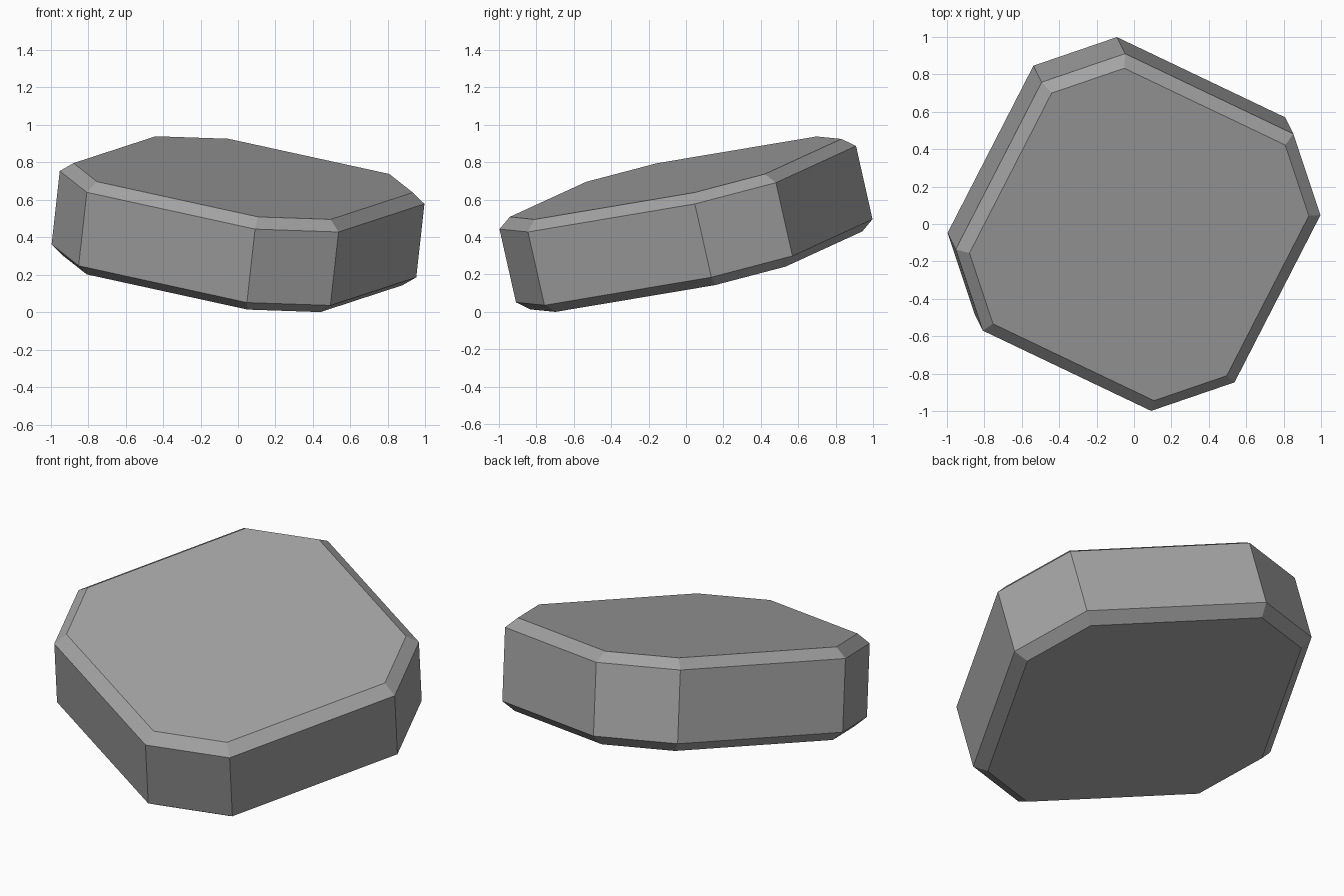
import bpy
import bmesh
from mathutils import Matrix, Vector

cube = bpy.data.objects.get("Cube")
if cube:
    bpy.data.objects.remove(cube)

# Single stone grey
grey = bpy.data.materials.new("stone_grey")
grey.use_nodes = True
colour = (0.37, 0.37, 0.37, 1)
grey.diffuse_color = colour
grey.node_tree.nodes["Principled BSDF"].inputs["Base Color"].default_value = colour


def octagon(bm, half, flat, height):
    """Square ring with its corners cut off, counter-clockwise."""
    quarter = [Vector((half, -flat, height)), Vector((half, flat, height))]
    turn = Matrix.Rotation(1.5707963, 3, 'Z')
    ring = []
    for _ in range(4):
        ring += [bm.verts.new(p) for p in quarter]
        quarter = [turn @ p for p in quarter]
    return ring


# Slab: rings from the underside up, with a chamfered rim at both ends
bm = bmesh.new()
levels = [(0.775, 0.485, -0.255), (0.84, 0.507, -0.202),
          (0.84, 0.507, 0.202), (0.775, 0.485, 0.255)]
rings = [octagon(bm, *level) for level in levels]
for low, high in zip(rings, rings[1:]):
    for i in range(8):
        j = (i + 1) % 8
        bm.faces.new((low[i], low[j], high[j], high[i]))
bm.faces.new(rings[0][::-1])
bm.faces.new(rings[-1])

# Tilt the slab so that it rests on its front edge
side = Vector((0.887, -0.423, -0.194)).normalized()
up = side.cross(Vector((0.458, 0.875, 0.146))).normalized()
back = up.cross(side)
tilt = Matrix((side, back, up)).transposed().to_4x4()
bm.transform(Matrix.Translation((0, 0, 0.472)) @ tilt)
lowest = min(v.co.z for v in bm.verts)
bm.transform(Matrix.Translation((0, 0, -lowest)))

mesh = bpy.data.meshes.new("stone_slab")
bm.to_mesh(mesh)
bm.free()
mesh.materials.append(grey)
slab = bpy.data.objects.new("stone_slab", mesh)
bpy.context.collection.objects.link(slab)
